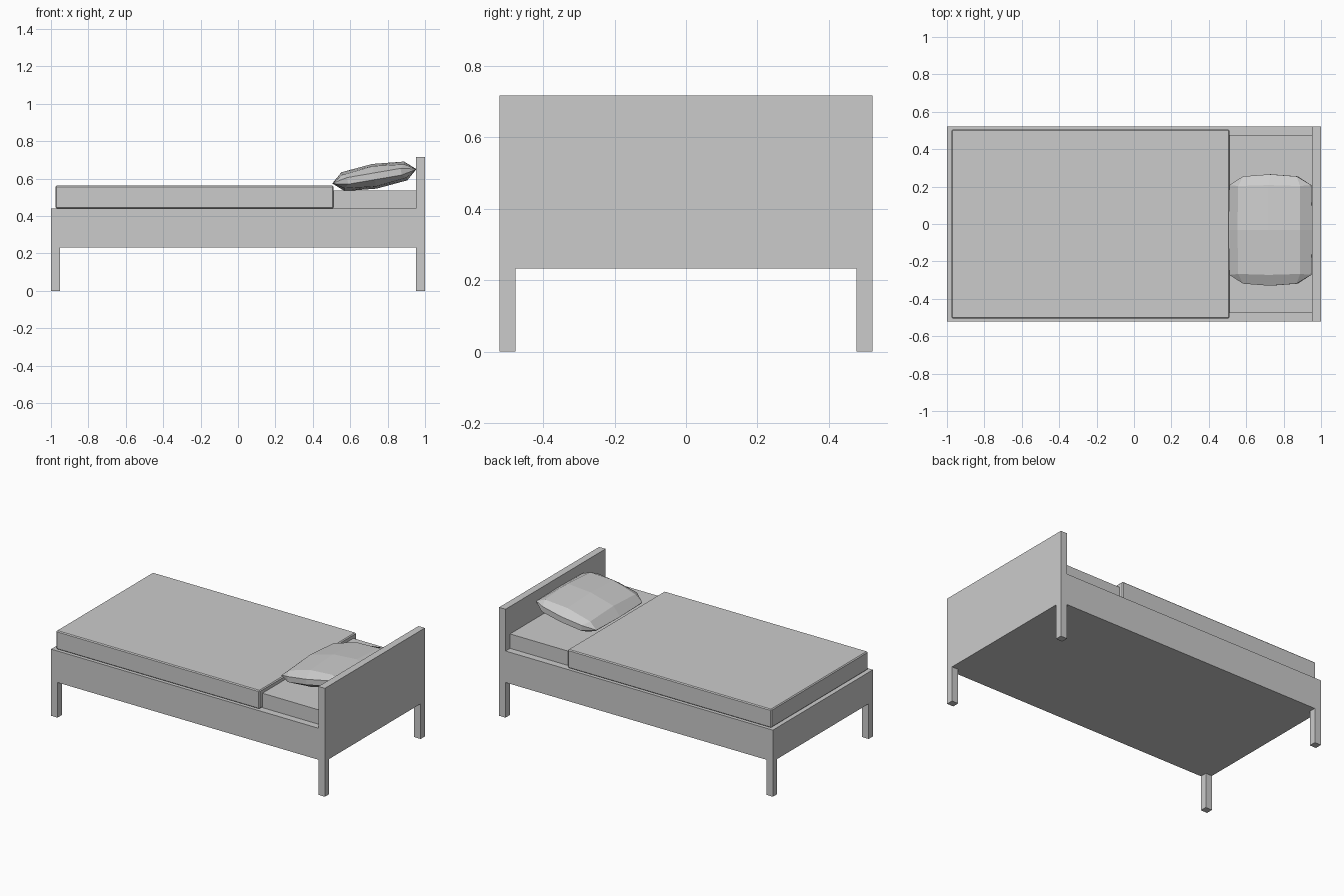
import bpy, bmesh, math
from mathutils import Matrix, Vector

if "Cube" in bpy.data.objects:
    bpy.data.objects.remove(bpy.data.objects["Cube"])


def make_object(name, bm):
    bmesh.ops.recalc_face_normals(bm, faces=bm.faces)
    mesh = bpy.data.meshes.new(name)
    bm.to_mesh(mesh)
    bm.free()
    obj = bpy.data.objects.new(name, mesh)
    bpy.context.collection.objects.link(obj)
    return obj


def box_bmesh(x0, x1, y0, y1, z0, z1):
    bm = bmesh.new()
    bmesh.ops.create_cube(bm, size=1)
    bmesh.ops.scale(bm, verts=bm.verts, vec=(x1 - x0, y1 - y0, z1 - z0))
    bmesh.ops.translate(bm, verts=bm.verts,
                        vec=((x0 + x1) / 2, (y0 + y1) / 2, (z0 + z1) / 2))
    return bm


def extrude_to(bm, faces, z):
    new = bmesh.ops.extrude_face_region(bm, geom=faces)["geom"]
    bmesh.ops.delete(bm, geom=[f for f in faces if f.is_valid], context="FACES")
    for v in new:
        if isinstance(v, bmesh.types.BMVert):
            v.co.z = z


# Bed frame: slab with legs drawn down at the corners and a headboard drawn up
HX, HY = 1.0, 0.522
IX, IY = 0.953, 0.477
LOW, RAIL, HEAD = 0.232, 0.44, 0.716
bm = box_bmesh(-HX, HX, -HY, HY, LOW, RAIL)
for axis, d in (((1, 0, 0), IX), ((0, 1, 0), IY)):
    for s in (-1, 1):
        bmesh.ops.bisect_plane(bm, geom=bm.verts[:] + bm.edges[:] + bm.faces[:],
                               plane_co=Vector(axis) * d * s, plane_no=axis)
bm.normal_update()
corners = [f for f in bm.faces if f.normal.z < -0.9
           and abs(f.calc_center_median().x) > IX
           and abs(f.calc_center_median().y) > IY]
head = [f for f in bm.faces if f.normal.z > 0.9 and f.calc_center_median().x > IX]
extrude_to(bm, corners, 0)
extrude_to(bm, head, HEAD)
make_object("bed_frame", bm)

# Mattress
make_object("mattress", box_bmesh(-IX, IX, -0.475, 0.475, RAIL, 0.535))

# Blanket with slightly softened edges
blanket = make_object("blanket", box_bmesh(-0.976, 0.511, -0.505, 0.505, RAIL, 0.562))
bev = blanket.modifiers.new("soft_edges", "BEVEL")
bev.width = 0.006
bev.segments = 1

# Pillow: faceted cushion, mirrored in all three directions, tilted to the headboard
quarter = [(0.228, 0, 0), (0.222, 0.24, 0.002), (0.145, 0.287, 0.018),
           (0, 0.298, 0.018), (0.17, 0, 0.051), (0.168, 0.235, 0.036),
           (0, 0.24, 0.055), (0, 0, 0.067)]
points = {(x * sx, y * sy, z * sz) for x, y, z in quarter
          for sx in (-1, 1) for sy in (-1, 1) for sz in (-1, 1)}
bm = bmesh.new()
for p in sorted(points):
    bm.verts.new(p)
bmesh.ops.remove_doubles(bm, verts=bm.verts, dist=0.0005)
hull = bmesh.ops.convex_hull(bm, input=bm.verts)
loose = [v for v in bm.verts if not v.link_faces]
bmesh.ops.delete(bm, geom=loose, context="VERTS")
bmesh.ops.join_triangles(bm, faces=bm.faces, angle_face_threshold=0.35,
                         angle_shape_threshold=1.0)
pillow = make_object("pillow", bm)
pillow.matrix_world = (Matrix.Translation((0.729, -0.032, 0.612))
                       @ Matrix.Rotation(math.radians(-9.7), 4, "Y"))
